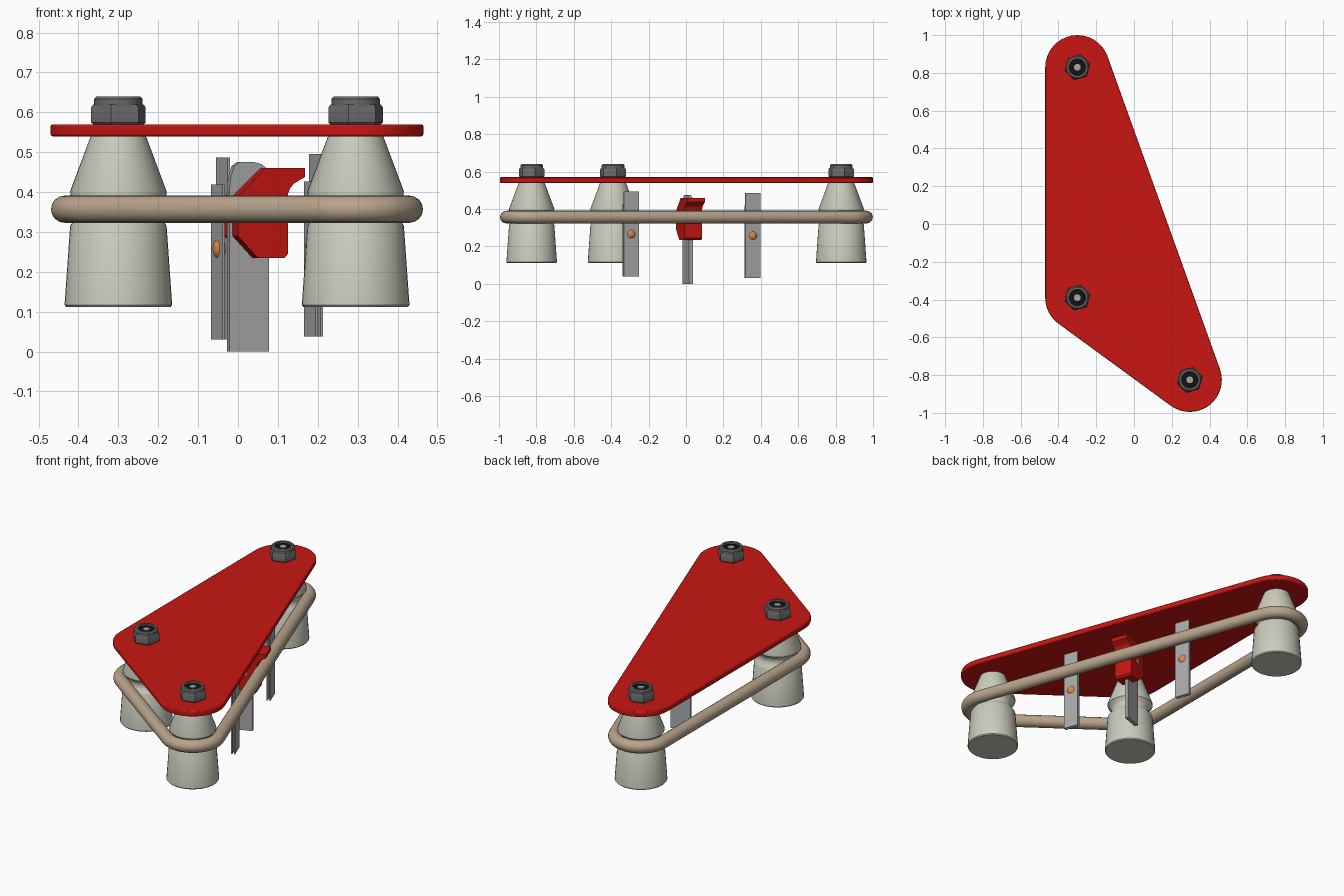
import bpy, bmesh
from math import sin, cos, pi, atan2, radians
from mathutils import Matrix, Vector

if "Cube" in bpy.data.objects:
    bpy.data.objects.remove(bpy.data.objects["Cube"])

POSTS = [(-0.30, 0.83), (-0.30, -0.39), (0.295, -0.825)]   # counter-clockwise
# Outward direction of the long slanted side
side = Vector((POSTS[0][0] - POSTS[2][0], POSTS[0][1] - POSTS[2][1])).normalized()
TURN = atan2(-side.x, side.y)


def material(name, rgb):
    m = bpy.data.materials.new(name)
    m.diffuse_color = (*rgb, 1)
    m.use_nodes = True
    m.node_tree.nodes["Principled BSDF"].inputs["Base Color"].default_value = m.diffuse_color
    return m


RED = material("red", (0.58, 0.008, 0.006))
CREAM = material("translucent_cream", (0.58, 0.60, 0.50))
TAN = material("tan_rubber", (0.48, 0.37, 0.26))
DARK = material("dark_steel", (0.14, 0.14, 0.14))
BLACK = material("black", (0.006, 0.006, 0.006))
STEEL = material("steel", (0.40, 0.40, 0.41))
COPPER = material("copper", (0.70, 0.25, 0.07))


def finish(obj, mat, smooth=True, bevel=0):
    obj.data.materials.append(mat)
    bpy.ops.object.select_all(action='DESELECT')
    obj.select_set(True)
    bpy.context.view_layer.objects.active = obj
    if bevel:
        b = obj.modifiers.new("bevel", 'BEVEL')
        b.width, b.segments, b.limit_method = bevel, 2, 'ANGLE'
    if smooth:
        bpy.ops.object.shade_smooth_by_angle(angle=radians(35))
    return obj


def from_bmesh(name, bm):
    bmesh.ops.recalc_face_normals(bm, faces=bm.faces)
    me = bpy.data.meshes.new(name)
    bm.to_mesh(me)
    bm.free()
    obj = bpy.data.objects.new(name, me)
    bpy.context.collection.objects.link(obj)
    return obj


def lathe(name, profile, xy, mat, sides=40, turn=0):
    """Revolve (radius, z) points around a vertical axis, closing open ends."""
    bm = bmesh.new()
    rings = [[bm.verts.new((xy[0] + r * cos(turn + 2 * pi * i / sides),
                            xy[1] + r * sin(turn + 2 * pi * i / sides), z))
              for i in range(sides)] for r, z in profile]
    for a, b in zip(rings, rings[1:]):
        for i in range(sides):
            j = (i + 1) % sides
            bm.faces.new((a[i], a[j], b[j], b[i]))
    bm.faces.new(rings[0])
    bm.faces.new(rings[-1])
    return finish(from_bmesh(name, bm), mat)


def prism(name, points, vec, mat, matrix=Matrix(), smooth=True, bevel=0):
    """Extrude a closed 3D outline along a vector."""
    bm = bmesh.new()
    face = bm.faces.new([bm.verts.new(p) for p in points])
    ext = bmesh.ops.extrude_face_region(bm, geom=[face], use_keep_orig=True)
    bmesh.ops.translate(bm, vec=vec, verts=[v for v in ext["geom"] if isinstance(v, bmesh.types.BMVert)])
    bm.transform(matrix)
    return finish(from_bmesh(name, bm), mat, smooth, bevel)


def hull(radius, z, steps=16):
    """Outline running around circles on the three posts."""
    pts = []
    for i in range(3):
        p, c, n = (Vector(POSTS[(i + k) % 3]) for k in (-1, 0, 1))
        d1, d2 = c - p, n - c
        a1, a2 = atan2(-d1.x, d1.y), atan2(-d2.x, d2.y)
        a2 += 2 * pi if a2 < a1 else 0
        for s in range(steps + 1):
            a = a1 + (a2 - a1) * s / steps
            pts.append((c.x + radius * cos(a), c.y + radius * sin(a), z))
    return pts


# Top plate
prism("top_plate", hull(0.17, 0.54), (0, 0, 0.03), RED, bevel=0.005)

# Rubber ring stretched around the posts
curve = bpy.data.curves.new("rubber_ring", 'CURVE')
curve.dimensions = '3D'
curve.bevel_depth, curve.bevel_resolution = 0.034, 6
path = hull(0.135, 0.357)
spline = curve.splines.new('POLY')
spline.points.add(len(path) - 1)
for pt, co in zip(spline.points, path):
    pt.co = (*co, 1)
spline.use_cyclic_u = True
ring = bpy.data.objects.new("rubber_ring", curve)
bpy.context.collection.objects.link(ring)
curve.materials.append(TAN)

# Posts with lock nuts
for i, xy in enumerate(POSTS, 1):
    lathe(f"post_{i}", [(0.131, 0.112), (0.135, 0.117), (0.121, 0.315), (0.115, 0.325), (0.103, 0.34),
                        (0.100, 0.357), (0.104, 0.375), (0.120, 0.391), (0.121, 0.402), (0.069, 0.541)],
          xy, CREAM)
    lathe(f"hex_nut_{i}", [(0.066, 0.57), (0.071, 0.575), (0.071, 0.612), (0.065, 0.62)],
          xy, DARK, sides=6, turn=radians(15))
    lathe(f"nut_collar_{i}", [(0.061, 0.615), (0.061, 0.633), (0.055, 0.64), (0.044, 0.64), (0.044, 0.622)],
          xy, DARK)
    lathe(f"nut_insert_{i}", [(0.044, 0.618), (0.044, 0.63)], xy, BLACK)
    lathe(f"stud_tip_{i}", [(0.018, 0.62), (0.018, 0.634)], xy, STEEL, sides=20)

# Leaf switches: local x faces the slanted side, local y runs along it
for i, (x, y, z) in enumerate([(-0.044, 0.355, 0.03), (0.189, -0.295, 0.038)], 1):
    m = Matrix.Translation((x, y, z)) @ Matrix.Rotation(TURN, 4, 'Z')
    for name, u, h in (("long_leaf", 0.007, 0.457), ("short_leaf", -0.007, 0.389)):
        prism(f"{name}_{i}", [(u - 0.003, -0.0425, 0), (u + 0.003, -0.0425, 0),
                              (u + 0.003, 0.0425, 0), (u - 0.003, 0.0425, 0)],
              (0, 0, h), STEEL, m, smooth=False)
    bm = bmesh.new()
    bmesh.ops.create_uvsphere(bm, u_segments=20, v_segments=12, radius=1)
    bm.transform(m @ Matrix.Translation((0, 0, 0.228)) @ Matrix.Diagonal((0.019, 0.026, 0.026, 1)))
    finish(from_bmesh(f"contact_{i}", bm), COPPER)

# Kicker arm, tip and pivot pin: side profiles as (outward, z)
turn = Matrix.Rotation(TURN, 4, 'Z')
arm = [(-0.026, 0), (0.079, 0), (0.079, 0.455), (0.06, 0.47), (0.04, 0.475),
       (0.0, 0.475), (-0.014, 0.465), (-0.022, 0.44), (-0.026, 0.41)]
prism("kicker_arm", [(u, -0.01, z) for u, z in arm], (0, 0.02, 0), STEEL, turn, smooth=False)
tip = [(-0.018, 0.29), (0.035, 0.235), (0.106, 0.235), (0.115, 0.245), (0.115, 0.395), (0.121, 0.41),
       (0.132, 0.422), (0.161, 0.438), (0.161, 0.46), (0.056, 0.46), (-0.018, 0.39)]
prism("kicker_tip", [(u, -0.05, z) for u, z in tip], (0, 0.10, 0), RED, turn, smooth=False)
pin = [(0.05 + 0.014 * cos(2 * pi * k / 16), 0.345 + 0.014 * sin(2 * pi * k / 16)) for k in range(16)]
prism("kicker_pin", [(u, -0.053, z) for u, z in pin], (0, 0.106, 0), STEEL, turn)
